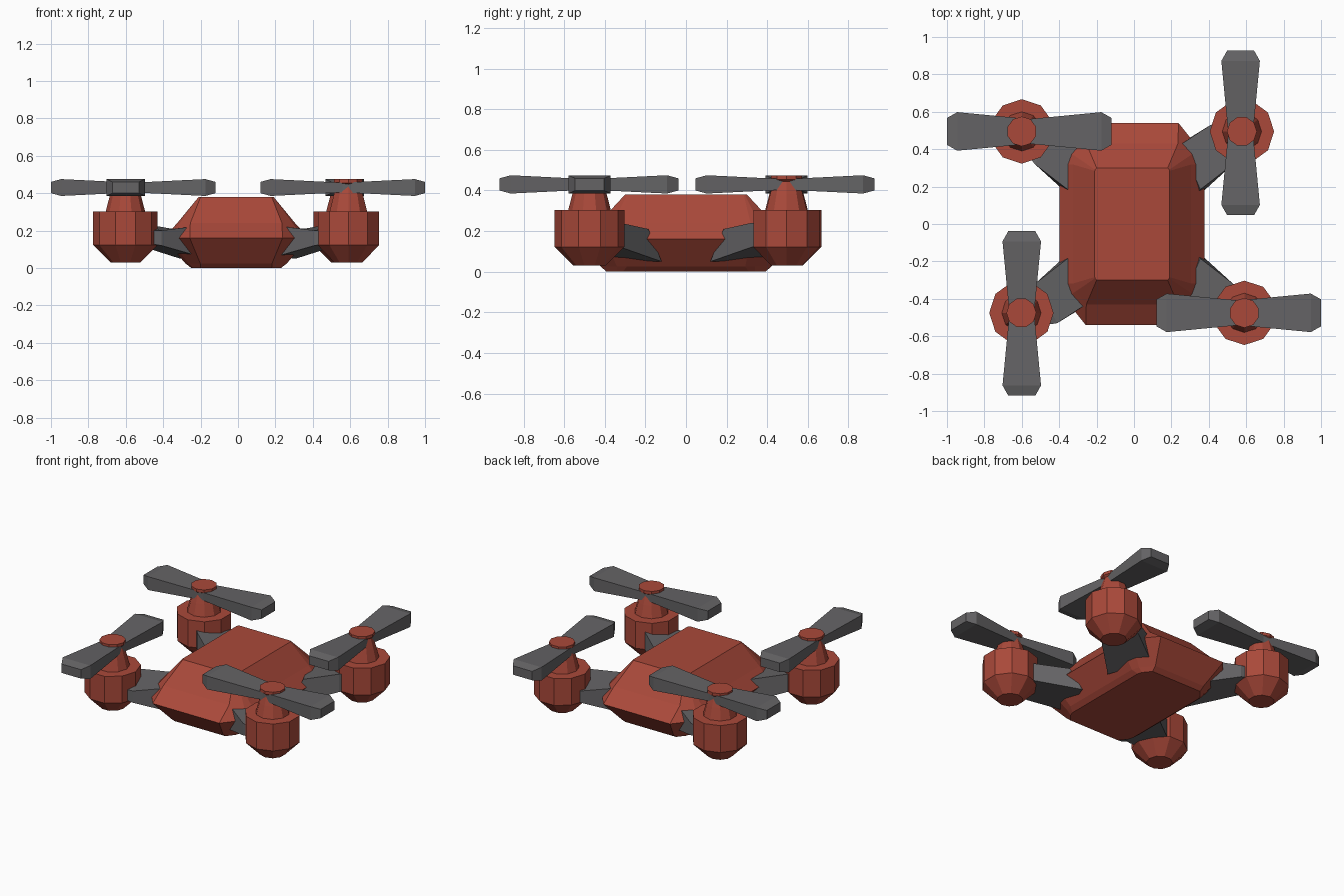
import bpy, bmesh
from math import sin, cos, pi
from mathutils import Matrix, Vector

cube = bpy.data.objects.get("Cube")
if cube:
    bpy.data.objects.remove(cube)


def material(name, colour):
    m = bpy.data.materials.new(name)
    m.use_nodes = True
    m.diffuse_color = colour
    bsdf = m.node_tree.nodes["Principled BSDF"]
    bsdf.inputs["Base Color"].default_value = colour
    bsdf.inputs["Roughness"].default_value = 0.8
    return m


RED = material("brick_red", (0.40, 0.066, 0.042, 1))
GREY = material("dark_grey", (0.128, 0.125, 0.130, 1))


def loft(name, rings, mat, matrix=Matrix()):
    """Skin a list of equal-length point rings and cap both ends."""
    bm = bmesh.new()
    loops = [[bm.verts.new(matrix @ Vector(p)) for p in ring] for ring in rings]
    for a, b in zip(loops, loops[1:]):
        for i in range(len(a)):
            j = (i + 1) % len(a)
            bm.faces.new((a[i], a[j], b[j], b[i]))
    bm.faces.new(loops[0])
    bm.faces.new(loops[-1])
    bmesh.ops.recalc_face_normals(bm, faces=bm.faces)
    mesh = bpy.data.meshes.new(name)
    bm.to_mesh(mesh)
    bm.free()
    mesh.materials.append(mat)
    obj = bpy.data.objects.new(name, mesh)
    bpy.context.collection.objects.link(obj)
    return obj


def hull_ring(hx, hy, z, cut):
    """Rectangle with two-step cut corners, going round anticlockwise."""
    quarter = [(hx, hy - cut * 1.6), (hx - cut * 0.2, hy - cut), (hx - cut, hy)]
    pts = []
    for sx, sy in ((1, 1), (-1, 1), (-1, -1), (1, -1)):
        corner = [(x * sx, y * sy, z) for x, y in quarter]
        pts += corner if sx * sy > 0 else corner[::-1]
    return pts


# Body: stacked outlines from belly to flat roof
body_rings = [(0.24, 0.39, 0.0, 0.05), (0.272, 0.42, 0.025, 0.08),
              (0.388, 0.54, 0.16, 0.14), (0.315, 0.43, 0.24, 0.07),
              (0.20, 0.30, 0.38, 0.01)]
loft("body", [hull_ring(*r) for r in body_rings], RED, Matrix.Translation((-0.01, 0, 0)))

# Motor pod profile: radius, height
POD = [(0.08, 0.03), (0.172, 0.122), (0.172, 0.303), (0.105, 0.303),
       (0.085, 0.38), (0.066, 0.445), (0.08, 0.455), (0.08, 0.475)]
# Propeller stations: distance along, half width, half thickness
BLADE = [(-0.44, 0.072, 0.03), (-0.385, 0.103, 0.045), (0, 0.066, 0.026),
         (0.385, 0.103, 0.045), (0.44, 0.072, 0.03)]


def motor(name, pod_at, blade_at, turned):
    turn = Matrix.Rotation(pi / 2 if turned else 0, 4, 'Z')
    steps = [pi / 2 + k * pi / 5 for k in range(10)]
    loft(name + "_motor", [[(r * cos(a), r * sin(a), z) for a in steps] for r, z in POD],
         RED, Matrix.Translation((*pod_at, 0)) @ turn)
    loft(name + "_propeller", [[(d, w, t), (d, -w, t), (d, -w, -t), (d, w, -t)]
                               for d, w, t in BLADE],
         GREY, Matrix.Translation((*blade_at, 0.43)) @ turn)


motor("back_right", (-0.60, 0.495), (-0.56, 0.495), False)
motor("back_left", (0.577, 0.495), (0.57, 0.487), True)
motor("front_right", (-0.602, -0.475), (-0.60, -0.478), True)
motor("front_left", (0.59, -0.475), (0.56, -0.475), False)

# Arms: flared struts from the body corners into the motors
INNER = [(0.355, 0.185, 0.21), (0.25, 0.425, 0.22), (0.20, 0.40, 0.06), (0.31, 0.12, 0.05)]
OUTER = [(0.53, 0.32, 0.24), (0.41, 0.53, 0.20), (0.41, 0.53, 0.12), (0.53, 0.32, 0.12)]
CORE = [(0.62, 0.43, 0.23), (0.54, 0.55, 0.20), (0.54, 0.55, 0.14), (0.62, 0.43, 0.14)]
for side, sx in (("left", 1), ("right", -1)):
    for end, sy in (("front", -1), ("back", 1)):
        mirror = Matrix.Diagonal((sx, sy, 1, 1))
        loft(f"{end}_{side}_arm", [INNER, OUTER, CORE], GREY, mirror)
